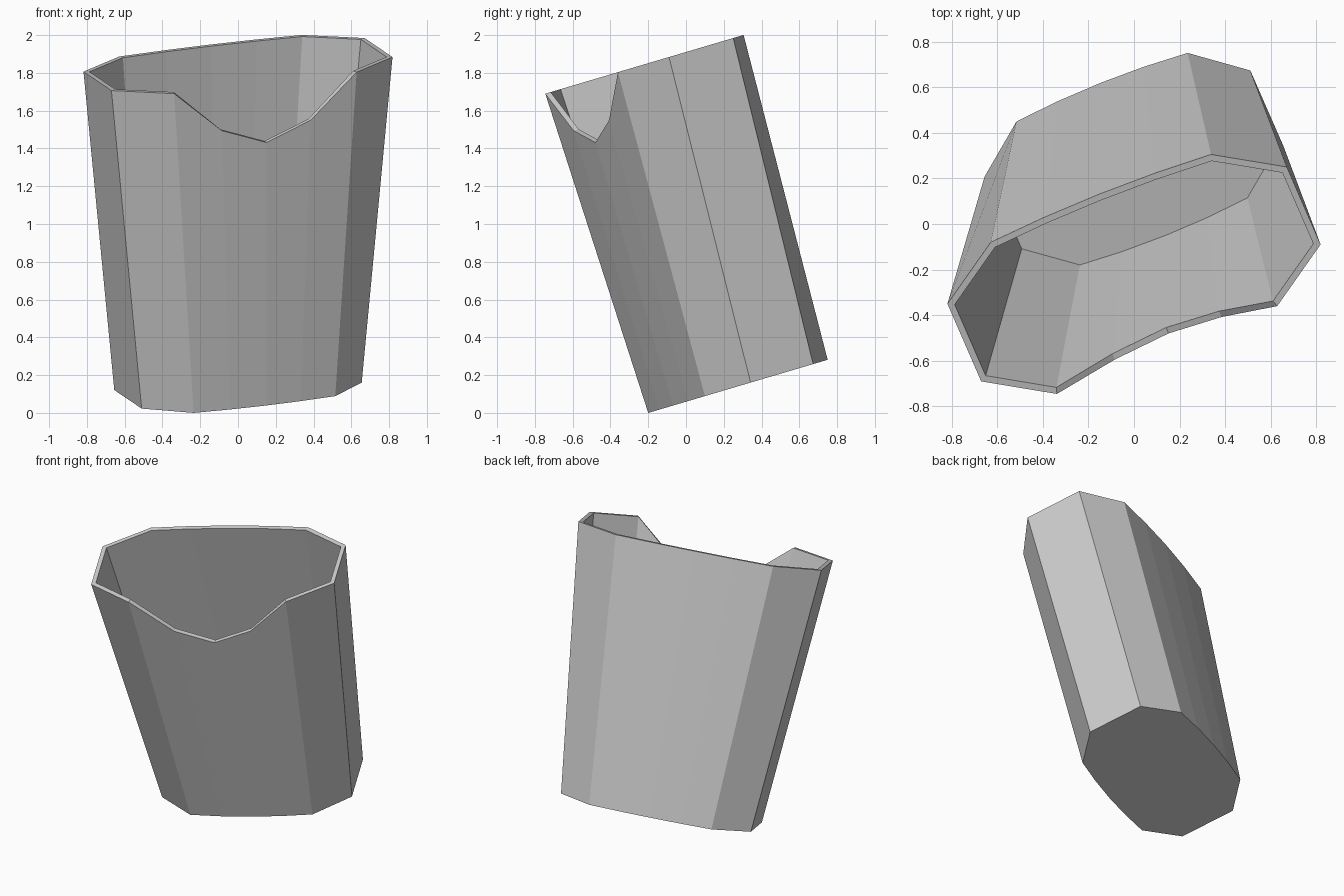
import bpy
from mathutils import Vector

if "Cube" in bpy.data.objects:
    bpy.data.objects.remove(bpy.data.objects["Cube"])

SLOPE = 0.296          # tilt of base and rim planes
BULGE = 0.02           # slight bow of the two long sides
WALL = 0.028


def outline(half, cy):
    """Centrally symmetric octagon; its two long sides are bowed and split in four."""
    pts = []
    for s in (1, -1):
        h = [Vector(p) * s for p in half]
        a, b = h[0], h[1]
        d = (b - a).normalized()
        n = Vector((d.y, -d.x))
        for i in range(4):
            t = i / 4
            pts.append(a.lerp(b, t) + n * BULGE * 4 * t * (1 - t))
        pts += h[1:]
    return [p + Vector((0, cy)) for p in pts]


def inset(pts, w):
    """Offset a counter-clockwise outline inward by w."""
    out = []
    for i, p in enumerate(pts):
        d1 = (p - pts[i - 1]).normalized()
        d2 = (pts[(i + 1) % len(pts)] - p).normalized()
        n1, n2 = Vector((-d1.y, d1.x)), Vector((-d2.y, d2.x))
        out.append(p + (n1 + n2) * w / (1 + n1.dot(n2)))
    return out


def place(pts, y0, z0):
    return [Vector((p.x, p.y, z0 + SLOPE * (p.y - y0))) for p in pts]


# Base and rim outlines
low = outline([(-0.235, -0.475), (0.515, -0.175), (0.655, 0.067), (0.51, 0.398)], 0.275)
top = outline([(-0.338, -0.525), (0.628, -0.14), (0.818, 0.13), (0.67, 0.47)], -0.22)
notch = {1: 0.13, 2: 0.182, 3: 0.13}     # dip in the front rim


def wall_rings(w, lift):
    lo = place(inset(low, w), -0.2, 0.0)
    hi = place(inset(top, w), -0.745, 1.69)
    rim = [h.lerp(l, notch.get(i, 0)) for i, (l, h) in enumerate(zip(lo, hi))]
    floor = [l.lerp(h, lift) for l, h in zip(lo, hi)]
    return floor, rim


# Tilted open container: outer wall, rim, inner wall, floor and base
base, rim_out = wall_rings(0, 0)
floor, rim_in = wall_rings(WALL, 0.016)
rings = [base, rim_out, rim_in, floor]
n = len(base)
verts = [v for r in rings for v in r]
faces = [(k * n + i, k * n + (i + 1) % n, (k + 1) * n + (i + 1) % n, (k + 1) * n + i)
         for k in range(3) for i in range(n)]
faces += [tuple(reversed(range(n))), tuple(range(3 * n, 4 * n))]

mesh = bpy.data.meshes.new("container")
mesh.from_pydata(verts, [], faces)
mesh.update()
obj = bpy.data.objects.new("container", mesh)
bpy.context.collection.objects.link(obj)
